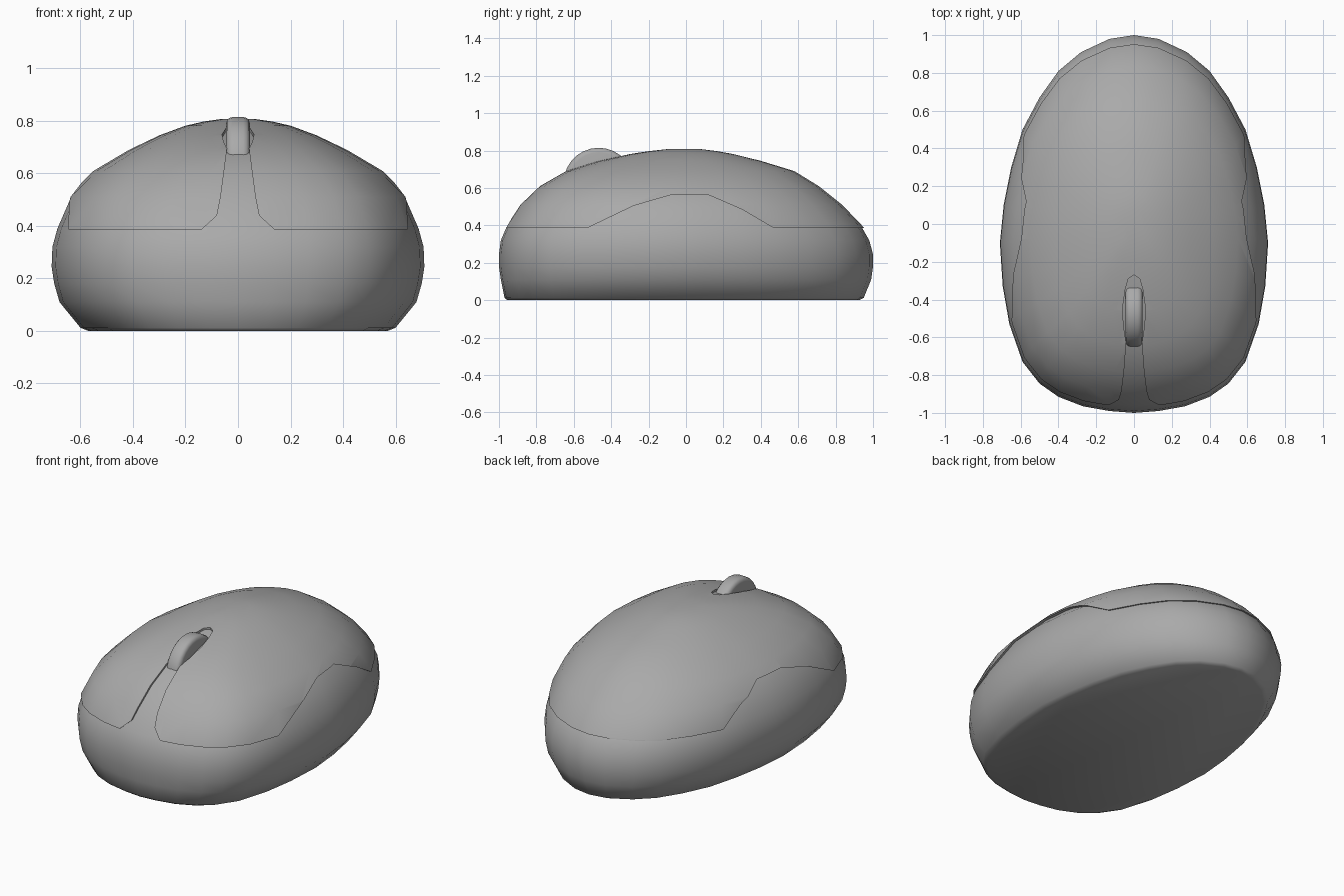
import bpy, bmesh, math
from mathutils import Vector

if "Cube" in bpy.data.objects:
    bpy.data.objects.remove(bpy.data.objects["Cube"])

# Half plan outline (x, y), back to front
OUTLINE = [(0, 1), (.13, .98), (.28, .91), (.4, .81), (.5, .67), (.59, .5), (.65, .3), (.69, .1),
           (.71, -.1), (.695, -.33), (.66, -.53), (.59, -.73), (.5, -.845), (.4, -.915),
           (.27, -.965), (.13, -.99), (0, -1)]
# Levels: height, half width, front reach, back reach
LEVELS = [(0, .57, .955, .925), (.012, .6, .97, .95), (.11, .68, .99, .99), (.18, .70, 1, 1),
          (.245, .71, 1, 1), (.32, .707, .99, .98), (.39, .698, .97, .95), (.51, .65, .89, .835),
          (.61, .55, .785, .71), (.69, .415, .645, .58), (.745, .3, .47, .4),
          (.782, .2, .3, .25), (.798, .13, .19, .16), (.808, .06, .1, .08)]

grey = bpy.data.materials.new("dark_grey")
grey.diffuse_color = (.4, .4, .4, 1)
grey.use_nodes = True
grey.node_tree.nodes["Principled BSDF"].inputs["Base Color"].default_value = grey.diffuse_color


def finish(name, bm, angle=50):
    bmesh.ops.recalc_face_normals(bm, faces=bm.faces)
    me = bpy.data.meshes.new(name)
    bm.to_mesh(me)
    bm.free()
    me.materials.append(grey)
    ob = bpy.data.objects.new(name, me)
    bpy.context.collection.objects.link(ob)
    smooth(ob, angle)
    return ob


def smooth(ob, angle=50):
    bpy.ops.object.select_all(action='DESELECT')
    ob.select_set(True)
    bpy.context.view_layer.objects.active = ob
    bpy.ops.object.shade_smooth_by_angle(angle=math.radians(angle))


def egg(name, inset):
    """Closed egg-shaped body; the part above the seam can be inset."""
    ring_pts = OUTLINE + [(-x, y) for x, y in OUTLINE[-2:0:-1]]
    n = len(ring_pts)
    bm = bmesh.new()
    rings = []
    for z, w, front, back in LEVELS:
        d = inset if z > .38 else 0
        rings.append([bm.verts.new((x / .71 * (w - d), y * ((back if y > 0 else front) - d), z - d * (z > .5)))
                      for x, y in ring_pts])
    for a, b in zip(rings, rings[1:]):
        for i in range(n):
            j = (i + 1) % n
            bm.faces.new((a[i], a[j], b[j], b[i]))
    bm.faces.new(rings[0])
    bm.faces.new(rings[-1])
    return finish(name, bm)


def prism(name, pts, axis, lo, hi):
    """Extrude a 2D outline along one axis."""
    def place(p, t):
        c = list(p)
        c.insert(axis, t)
        return c
    bm = bmesh.new()
    f = bm.faces.new([bm.verts.new(place(p, lo)) for p in pts])
    new = bmesh.ops.extrude_face_region(bm, geom=[f])['geom']
    shift = Vector(place((0, 0), hi - lo))
    bmesh.ops.translate(bm, vec=shift, verts=[v for v in new if isinstance(v, bmesh.types.BMVert)])
    ob = finish(name, bm)
    ob.hide_render = True
    return ob


def cut(ob, cutter):
    mod = ob.modifiers.new("cut", 'BOOLEAN')
    mod.operation = 'DIFFERENCE'
    mod.solver = 'EXACT'
    mod.object = cutter
    bpy.context.view_layer.objects.active = ob
    bpy.ops.object.modifier_apply(modifier=mod.name)
    bpy.data.objects.remove(cutter, do_unlink=True)


def mirrored(half):
    return half + [(-x, y) for x, y in reversed(half) if x > 0]


# Lower body
egg("lower_body", .01)

# Top shell, trimmed along the side seam, front channel and wheel slot
shell = egg("top_shell", 0)
seam = [(-1.2, .385), (-.53, .385), (-.28, .505), (-.08, .563), (.12, .563), (.3, .485),
        (.47, .385), (1.2, .385), (1.2, -.2), (-1.2, -.2)]
channel = mirrored([(.14, .3), (.14, .385), (.08, .44), (.066, .51), (.045, .67), (.036, .76)])
slot = mirrored([(0, -.27), (.03, -.29), (.047, -.35), (.061, -.45), (.055, -.54), (.037, -.66)])
cut(shell, prism("seam_cutter", seam, 0, -1, 1))
cut(shell, prism("channel_cutter", channel, 1, -1.2, -.57))
cut(shell, prism("slot_cutter", slot, 2, .3, 1))
smooth(shell)

# Scroll wheel
bpy.ops.mesh.primitive_cylinder_add(vertices=28, radius=.187, depth=.09, location=(0, -.467, .628),
                                    rotation=(0, math.pi / 2, 0))
wheel = bpy.context.object
wheel.name = "scroll_wheel"
wheel.data.materials.append(grey)
bev = wheel.modifiers.new("round", 'BEVEL')
bev.width = .025
bev.segments = 3
bev.limit_method = 'ANGLE'
bev.angle_limit = math.radians(50)
bpy.ops.object.modifier_apply(modifier=bev.name)
smooth(wheel, 50)
